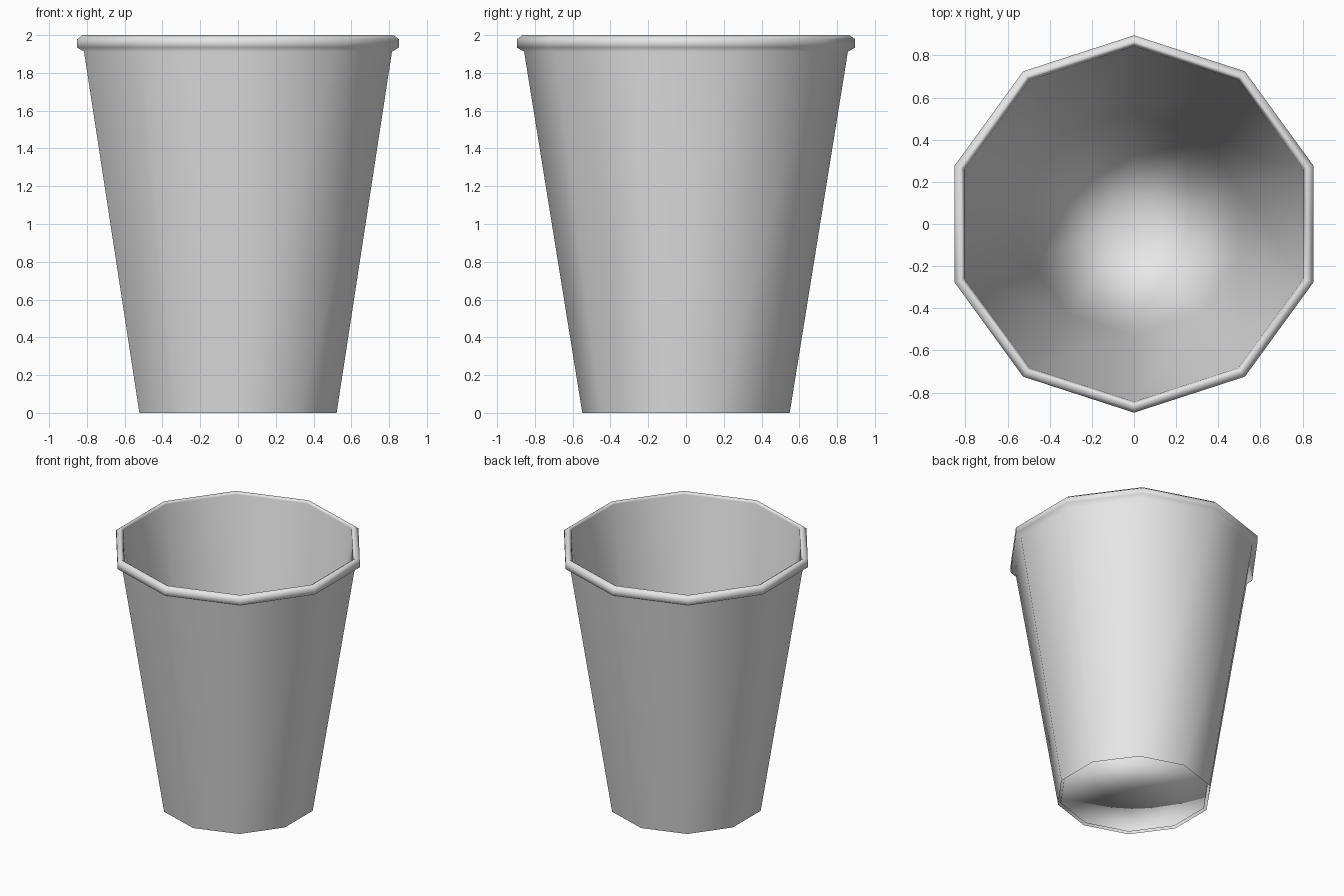
import bpy, math

if "Cube" in bpy.data.objects:
    bpy.data.objects.remove(bpy.data.objects["Cube"])

SIDES = 10
white = bpy.data.materials.new("cup grey")
white.diffuse_color = (0.8, 0.8, 0.8, 1)
white.use_nodes = True
white.node_tree.nodes["Principled BSDF"].inputs["Base Color"].default_value = white.diffuse_color


def lathe(name, profile):
    """Spin (radius, z) points round z; radius 0 makes a single pole vertex."""
    verts, rings, faces = [], [], []
    for r, z in profile:
        start = len(verts)
        n = 1 if r == 0 else SIDES
        for k in range(n):
            a = math.pi / 2 + k * 2 * math.pi / SIDES
            verts.append((r * math.cos(a), r * math.sin(a), z))
        rings.append([start + k % n for k in range(SIDES)])
    for a, b in zip(rings, rings[1:]):
        for k in range(SIDES):
            j = (k + 1) % SIDES
            faces.append(list(dict.fromkeys((a[k], a[j], b[j], b[k]))))
    me = bpy.data.meshes.new(name)
    me.from_pydata(verts, [], faces)
    me.materials.append(white)
    for p in me.polygons:
        p.use_smooth = True
    ob = bpy.data.objects.new(name, me)
    bpy.context.collection.objects.link(ob)
    # Large wall faces dominate the smooth shading
    w = ob.modifiers.new("weighted", 'WEIGHTED_NORMAL')
    w.mode = 'FACE_AREA'
    w.weight = 100
    return ob


# Outer wall, rolled lip, inner wall and floor in one thin skin
lathe("cup", [(0.549, 0.0), (0.857, 1.912), (0.895, 1.934), (0.895, 1.978),
              (0.866, 2.0), (0.843, 1.985), (0.53, 0.01), (0, 0.01)])
